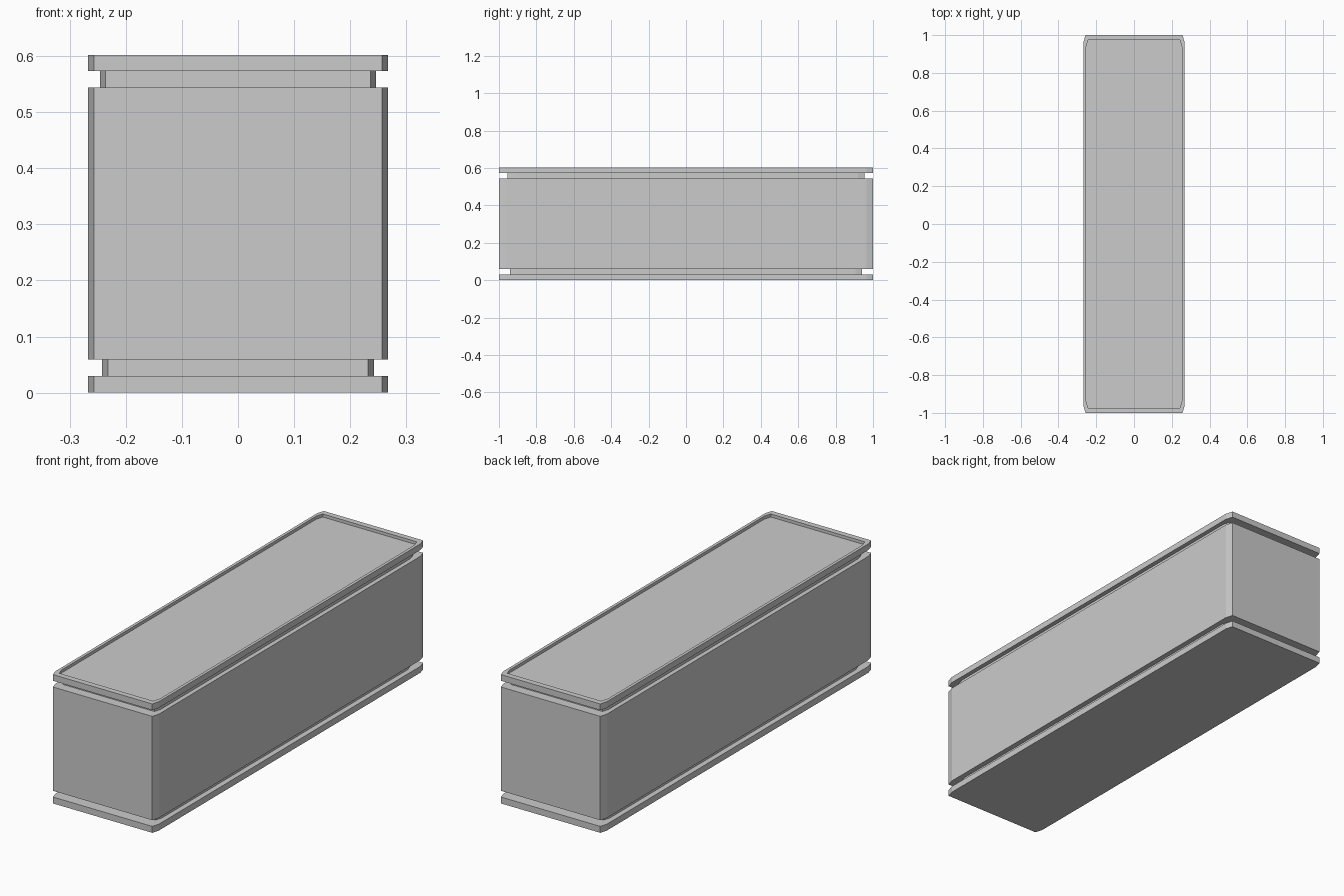
import bpy
import bmesh

if "Cube" in bpy.data.objects:
    bpy.data.objects.remove(bpy.data.objects["Cube"])


def ring(bm, hx, hy, z, cx=0.01, cy=0.035):
    """Rectangle with narrow chamfered corners."""
    pts = [(hx - cx, -hy), (hx, -hy + cy), (hx, hy - cy), (hx - cx, hy),
           (-hx + cx, hy), (-hx, hy - cy), (-hx, -hy + cy), (-hx + cx, -hy)]
    return [bm.verts.new((x, y, z)) for x, y in pts]


# Outline sizes (half width, half length) of each band
OUTER = (0.267, 1.0)
LOW_GROOVE = (0.242, 0.94)
TOP_GROOVE = (0.246, 0.955)
RECESS = (0.253, 0.973)

# Stacked sections: base rim, groove, body, groove, lid rim, recessed top
sections = [
    (OUTER, 0.0), (OUTER, 0.03),
    (LOW_GROOVE, 0.03), (LOW_GROOVE, 0.059),
    (OUTER, 0.059), (OUTER, 0.544),
    (TOP_GROOVE, 0.544), (TOP_GROOVE, 0.573),
    (OUTER, 0.573), (OUTER, 0.602),
    (RECESS, 0.602), (RECESS, 0.588),
]

bm = bmesh.new()
rings = [ring(bm, hx, hy, z) for (hx, hy), z in sections]
for a, b in zip(rings, rings[1:]):
    for i in range(8):
        j = (i + 1) % 8
        bm.faces.new((a[i], a[j], b[j], b[i]))
bm.faces.new(rings[0][::-1])
bm.faces.new(rings[-1])
bmesh.ops.recalc_face_normals(bm, faces=bm.faces)

mesh = bpy.data.meshes.new("grooved_block")
bm.to_mesh(mesh)
bm.free()
bpy.context.collection.objects.link(bpy.data.objects.new("grooved_block", mesh))
